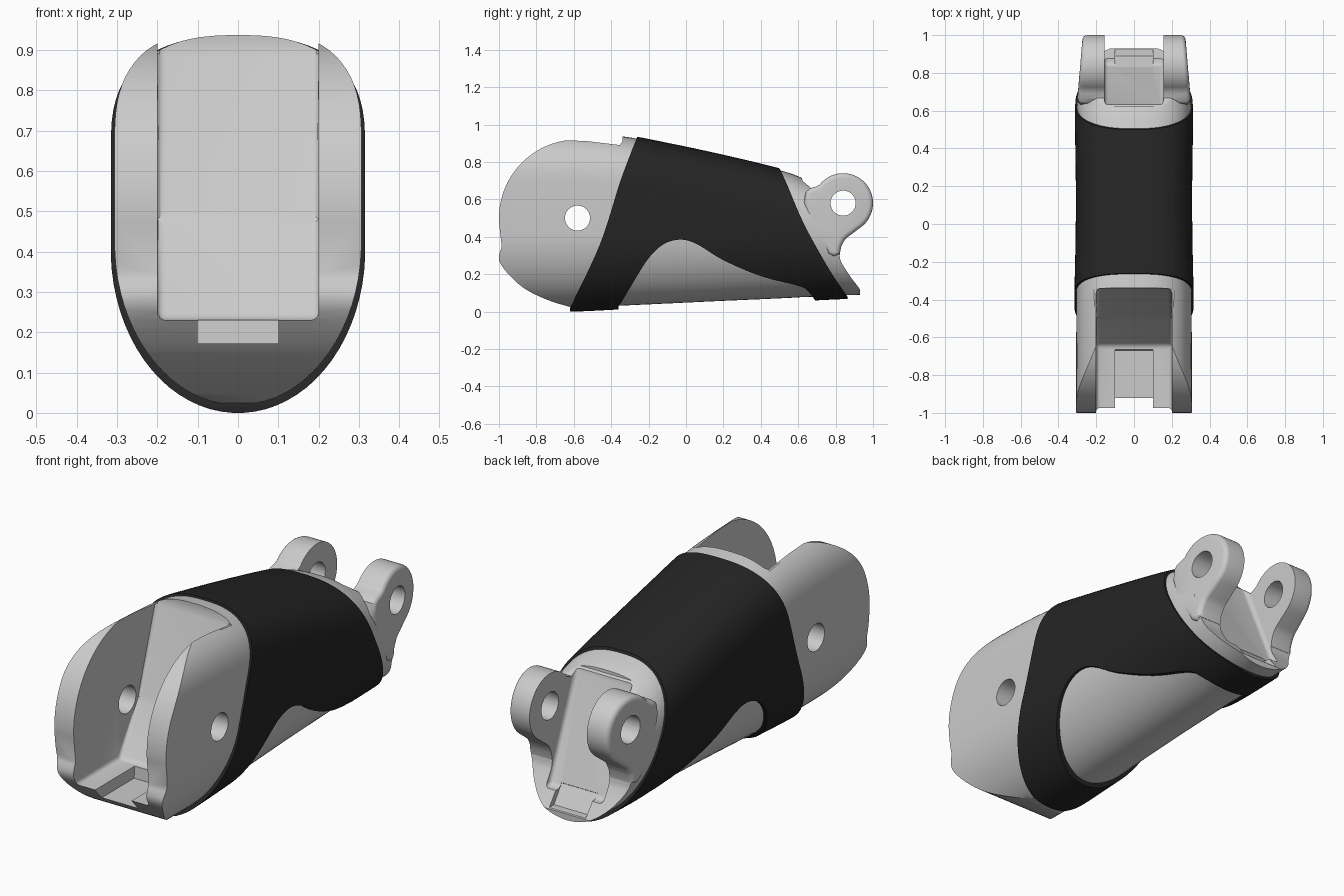
import bpy, bmesh, math
from mathutils import Vector

if "Cube" in bpy.data.objects:
    bpy.data.objects.remove(bpy.data.objects["Cube"])


def smooth(pts, n=5):
    """Catmull-Rom through a few control points (any dimension)."""
    p = [Vector(q) for q in pts]
    p = [p[0]] + p + [p[-1]]
    out = []
    for i in range(1, len(p) - 2):
        a, b, c, d = p[i - 1:i + 3]
        for k in range(n):
            t = k / n
            out.append(0.5 * (2 * b + (c - a) * t + (2 * a - 5 * b + 4 * c - d) * t ** 2
                              + (3 * b - a - 3 * c + d) * t ** 3))
    return [tuple(v) for v in out + [p[-2]]]


def arc(cy, cz, r, a0, a1, n=24):
    return [(cy + r * math.cos(math.radians(a0 + (a1 - a0) * i / n)),
             cz + r * math.sin(math.radians(a0 + (a1 - a0) * i / n))) for i in range(n + 1)]


def finish(bm, name):
    bmesh.ops.recalc_face_normals(bm, faces=bm.faces[:])
    me = bpy.data.meshes.new(name)
    bm.to_mesh(me)
    bm.free()
    ob = bpy.data.objects.new(name, me)
    bpy.context.collection.objects.link(ob)
    return ob


def inset(pts, d):
    """Move a counter-clockwise outline inwards by d."""
    out = []
    for i, p in enumerate(pts):
        t = Vector(pts[(i + 1) % len(pts)]) - Vector(pts[i - 1])
        t.normalize()
        out.append((p[0] - t.y * d, p[1] + t.x * d))
    return out


def extrude_side(pts, x0, x1, name, bevel=0, rim=0):
    """Side outline (y, z) extruded along x; rim rounds only the x1 cap."""
    bm = bmesh.new()
    layers = [(x0, pts)]
    if rim:
        s = math.copysign(rim, x1)
        for k in range(6):
            a = math.pi / 2 * k / 5
            layers.append((x1 - s * (1 - math.sin(a)), inset(pts, rim * (1 - math.cos(a)))))
    else:
        layers.append((x1, pts))
    rings = [[bm.verts.new((x, y, z)) for y, z in q] for x, q in layers]
    n = len(pts)
    bm.faces.new(rings[0])
    bm.faces.new(rings[-1])
    for a, b in zip(rings, rings[1:]):
        for i in range(n):
            j = (i + 1) % n
            bm.faces.new((a[i], a[j], b[j], b[i]))
    if bevel:
        bmesh.ops.bevel(bm, geom=bm.edges[:], offset=bevel, segments=4,
                        profile=0.5, affect='EDGES')
    return finish(bm, name)


# stations along the length: y, half width, bottom z, top z
STATIONS = [(-1.1, .306, .02, .965), (-.85, .306, .02, .96), (-.6, .306, .02, .955),
            (-.34, .305, .032, .937), (-.1, .30, .043, .893), (.15, .298, .055, .84),
            (.4, .301, .066, .782), (.55, .303, .073, .742), (.62, .302, .077, .715),
            (.7, .297, .08, .68), (.85, .283, .087, .60), (1.1, .25, .095, .48)]


def loft(d, name):
    """Rounded tube: elliptical underside, squarer top, grown by d."""
    bm = bmesh.new()
    rings, seg = [], 72
    for y, w, zb, zt in smooth(STATIONS, 5):
        w, zb, zt = w + d, zb - 2 * d, zt + d
        low = min(.40, .58 * (zt - zb))
        ring = []
        for i in range(seg):
            a = 2 * math.pi * (i + .5) / seg
            c, s = math.cos(a), math.sin(a)
            e = 2 / 2.6 if s > 0 else 1
            x = math.copysign(abs(c) ** e, c) * w
            h = abs(s) ** e
            z = zt - min(.28, .4 * (zt - zb)) * (1 - h) if s > 0 else zb + low * (1 - h)
            ring.append(bm.verts.new((x, y, z)))
        rings.append(ring)
    for a, b in zip(rings, rings[1:]):
        for i in range(seg):
            j = (i + 1) % seg
            bm.faces.new((a[i], a[j], b[j], b[i]))
    bm.faces.new(rings[0])
    bm.faces.new(rings[-1])
    return finish(bm, name)


def boolean(ob, cutter, op):
    cutter.hide_render = True
    m = ob.modifiers.new(op, 'BOOLEAN')
    m.operation, m.object, m.solver = op, cutter, 'EXACT'
    bpy.context.view_layer.objects.active = ob
    bpy.ops.object.modifier_apply(modifier=m.name)
    bpy.data.objects.remove(cutter)


def shade(ob):
    bpy.ops.object.select_all(action='DESELECT')
    ob.select_set(True)
    bpy.context.view_layer.objects.active = ob
    bpy.ops.object.shade_smooth_by_angle(angle=math.radians(30))


# grey shell: loft trimmed by the side silhouette
outline = (arc(-.58, .5, .42, 92, 184, 28)
           + smooth([(-.985, .345), (-1, .275), (-.94, .19), (-.85, .115), (-.72, .055), (-.58, .015)], 4)
           + [(-.5, -.05), (.93, -.05), (.93, .12)]
           + smooth([(.88, .185), (.83, .265), (.818, .32), (.79, .43), (.72, .6), (.665, .664)], 4)
           + [(.622, .70), (.615, .8), (.48, 1.1), (-.345, 1.1), (-.35, .89)])
body = loft(0, "finger_shell")
boolean(body, extrude_side(outline, -.5, .5, "silhouette"), 'INTERSECT')

# rear hinge lugs with rounded outer rims, tapering towards the tip
lug_outline = ([(.76, .31), (.79, .295), (.822, .305)]
               + smooth([(.829, .345), (.85, .385), (.88, .41)], 3)
               + arc(.84, .58, .16, -54, 142, 32)
               + [(.69, .667), (.665, .66), (.64, .64), (.63, .58), (.66, .48)])
for side in (-1, 1):
    lug = extrude_side(lug_outline, .1 * side, .298 * side, "hinge_lug", rim=.025)
    for v in lug.data.vertices:
        v.co.x *= 1 - .28 * max(0, v.co.y - .68)
    boolean(body, lug, 'UNION')

# front fork slot, its floor groove, and rear pocket with narrow lower step
boolean(body, extrude_side([(-1.3, .23), (-.64, .23), (-.497, .48), (-.34, .9), (-.34, 1.3), (-1.3, 1.3)],
                           -.2, .2, "front_slot", .02), 'DIFFERENCE')
boolean(body, extrude_side([(-1.3, .172), (-.67, .172), (-.66, .3), (-1.3, .3)],
                           -.1, .1, "floor_groove"), 'DIFFERENCE')
boolean(body, extrude_side([(1.3, .19), (.84, .19), (.63, .69), (.63, 1.3), (1.3, 1.3)],
                           -.157, .157, "rear_pocket", .02), 'DIFFERENCE')
boolean(body, extrude_side([(1.3, .12), (.89, .125), (.83, .21), (.9, .35), (1.3, .35)],
                           -.1, .1, "pocket_step"), 'DIFFERENCE')

# pin holes, one cut per cheek so the slot walls stay intact
for y, z, x in ((-.58, .5, .165), (.84, .58, .1)):
    for side in (-1, 1):
        boolean(body, extrude_side(arc(y, z, .067, 0, 352.5, 47), x * side, .6 * side,
                                   "pin_hole"), 'DIFFERENCE')
shade(body)

# dark wrap: slightly larger loft, trimmed to the slanted band with a side window
band_outline = (smooth([(-.26, .937), (-.35, .70), (-.46, .36), (-.62, .02)], 6)
                + [(-.62, -.05), (-.37, -.05), (-.36, .03)]
                + smooth([(-.345, .05), (-.28, .16), (-.2, .285), (-.12, .36), (-.03, .385), (.06, .36),
                          (.2, .275), (.4, .19), (.61, .135), (.66, .10), (.69, .06)], 5)
                + [(.70, -.05), (.855, -.05), (.865, .075)]
                + smooth([(.86, .085), (.76, .235), (.63, .47), (.54, .68), (.5, .765)], 5)
                + [(.48, 1.1), (-.25, 1.1)])
wrap = loft(.01, "grip_wrap")
boolean(wrap, extrude_side(band_outline, -.5, .5, "band_trim"), 'INTERSECT')
boolean(wrap, loft(-.005, "wrap_inside"), 'DIFFERENCE')
mat = bpy.data.materials.new("dark_rubber")
mat.diffuse_color = (.018, .018, .018, 1)
mat.use_nodes = True
mat.node_tree.nodes["Principled BSDF"].inputs["Base Color"].default_value = mat.diffuse_color
wrap.data.materials.clear()
wrap.data.materials.append(mat)
shade(wrap)
